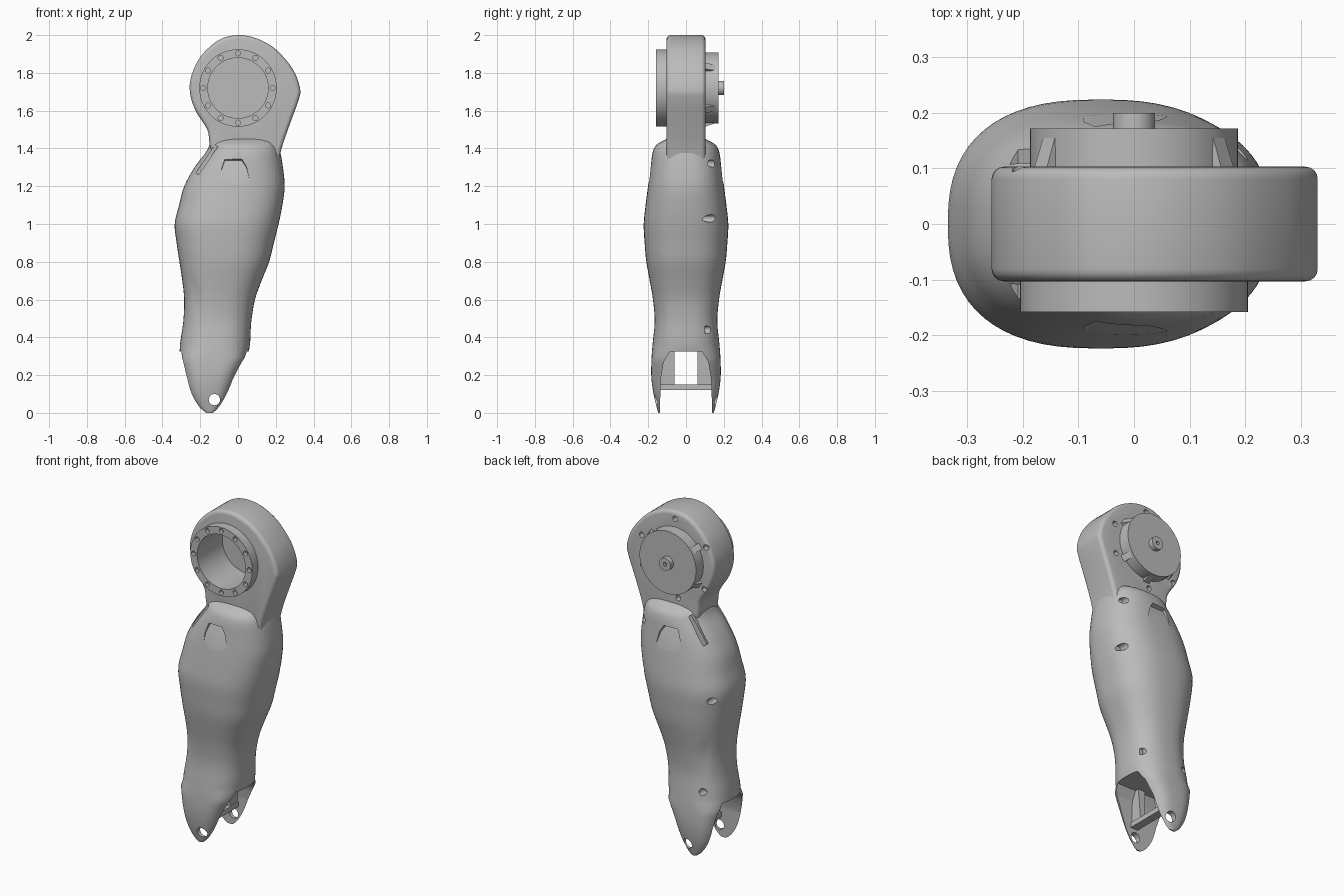
import bpy, bmesh
from math import cos, sin, pi, radians
from mathutils import Matrix, Vector

if "Cube" in bpy.data.objects:
    bpy.data.objects.remove(bpy.data.objects["Cube"])

grey = bpy.data.materials.new("plain_grey")
grey.use_nodes = True
grey.diffuse_color = (0.5, 0.5, 0.5, 1)
grey.node_tree.nodes["Principled BSDF"].inputs["Base Color"].default_value = (0.5, 0.5, 0.5, 1)
HIP = Vector((0, 0, 1.72))


def make(name, bm):
    bmesh.ops.recalc_face_normals(bm, faces=bm.faces)
    mesh = bpy.data.meshes.new(name)
    bm.to_mesh(mesh)
    bm.free()
    mesh.materials.append(grey)
    ob = bpy.data.objects.new(name, mesh)
    bpy.context.collection.objects.link(ob)
    return ob


def activate(ob):
    bpy.ops.object.select_all(action='DESELECT')
    ob.select_set(True)
    bpy.context.view_layer.objects.active = ob


def smooth(ob, angle=35):
    activate(ob)
    bpy.ops.object.shade_smooth_by_angle(angle=radians(angle))


def loft(name, rings):
    bm = bmesh.new()
    rows = [[bm.verts.new(p) for p in ring] for ring in rings]
    n = len(rows[0])
    for a, b in zip(rows, rows[1:]):
        for i in range(n):
            j = (i + 1) % n
            bm.faces.new((a[i], a[j], b[j], b[i]))
    bm.faces.new(rows[0])
    bm.faces.new(rows[-1])
    return make(name, bm)


def prism(name, outline, y0, y1, matrix=Matrix()):
    return loft(name, [[matrix @ Vector((x, y, z)) for x, z in outline] for y in (y0, y1)])


def disc(name, x, z, r, y0, y1, sides=48):
    pts = [(x + r * cos(2 * pi * i / sides), z + r * sin(2 * pi * i / sides)) for i in range(sides)]
    return prism(name, pts, y0, y1)


def around(r, degrees):
    return r * cos(radians(degrees)), HIP.z + r * sin(radians(degrees))


def cut(ob, cutters):
    for c in cutters:
        mod = ob.modifiers.new("cut", 'BOOLEAN')
        mod.operation = 'DIFFERENCE'
        mod.solver = 'EXACT'
        mod.object = c
        activate(ob)
        bpy.ops.object.modifier_apply(modifier=mod.name)
        bpy.data.objects.remove(c)


def spline(pts, steps):
    # Catmull-Rom curve through rows of any length
    out, last = [], len(pts) - 1
    for i in range(last):
        a, b, c, d = (pts[min(max(i + k, 0), last)] for k in (-1, 0, 1, 2))
        for s in range(steps):
            t = s / steps
            out.append(tuple(q + t / 2 * (r - p + t * (2 * p - 5 * q + 4 * r - w + t * (3 * (q - r) + w - p)))
                             for p, q, r, w in zip(a, b, c, d)))
    return out + [tuple(pts[-1])]


# Shin shell: height, -x edge, +x edge, half depth, width of the slanted rear panel
sections = [
    (0, -.18, -.12, .147, 0), (.03, -.225, -.08, .155, 0), (.1, -.265, -.04, .172, 0),
    (.2, -.29, 0, .184, 0), (.33, -.309, .058, .18, .03),
    (.48, -.29, .07, .166, .1), (.6, -.285, .09, .175, .115), (.7, -.295, .125, .192, .11),
    (.8, -.31, .165, .21, .08), (.9, -.325, .19, .219, .04), (1, -.335, .215, .224, 0),
    (1.1, -.312, .235, .214, 0), (1.2, -.285, .247, .201, 0), (1.3, -.23, .238, .188, 0),
    (1.38, -.17, .224, .176, 0), (1.42, -.15, .21, .155, 0), (1.45, -.13, .2, .104, 0)]


def shin_ring(z, left, right, depth, panel):
    ring, n = [], 3.2 if z < .33 else 2.5
    mid, half = (left + right) / 2, (right - left) / 2
    for i in range(64):
        c, s = cos(2 * pi * i / 64), sin(2 * pi * i / 64)
        x = mid + half * abs(c) ** (2 / n) * (1 if c > 0 else -1)
        y = depth * abs(s) ** (2 / n)
        if panel > .005:
            y = min(y, .1 + (depth - .1) * (x - left) / panel)
        if z > .4:
            y = min(y, .1 + (depth - .1) * (right - x) / .09)
        ring.append((x, y if s > 0 else -y, z))
    return ring


shin = loft("shin_shell", [shin_ring(*row) for row in spline(sections, 4)])

# Fork opening, pivot holes and screw holes
arch = [(-.139, -.1), (-.139, 0), (-.133, .18), (-.118, .27), (-.085, .325)]
arch += [(-y, z) for y, z in reversed(arch)]
cutters = [loft("fork_cutter", [[(x, y, z) for y, z in arch] for x in (-.6, .6)]),
           disc("pivot_cutter", -.125, .07, .03, -.4, .4, 24)]
for x, z, floor in ((.19, 1.03, .09), (.185, 1.32, .1), (.04, .44, .1), (-.28, .96, .07), (-.22, .4, .11)):
    cutters.append(disc("screw_cutter", x, z, .02, floor, .4, 16))

# Arched recess and vent groove on both faces
recess = [(-.09, -.06), (-.07, 0), (.02, 0), (.045, -.04), (.065, -.13), (-.09, -.13)]
slot = [(-.009, -.09), (.009, -.09), (.009, .09), (-.009, .09)]
for side in (1, -1):
    flip = Matrix.Diagonal((1, side, 1, 1))
    tilt = flip @ Matrix.Translation((0, .158, 1.335)) @ Matrix.Rotation(.33, 4, 'X')
    cutters.append(prism("recess_cutter", recess, 0, .1, tilt))
    lean = flip @ Matrix.Translation((-.165, 0, 1.34)) @ Matrix.Rotation(.6, 4, 'Y')
    cutters.append(prism("groove_cutter", slot, .1, .3, lean))
cut(shin, cutters)
smooth(shin, 30)

# Inner frame between the fork prongs
for side in (1, -1):
    prism("fork_frame_side", [(-.13, .13), (-.1, .13), (-.08, .35), (-.13, .35)], side * .062, side * .14)
prism("fork_crossbar", [(-.14, .12), (-.09, .12), (-.09, .15), (-.14, .15)], -.14, .14)

# Hip housing with rounded rim
outline = spline([(-.12, 1.25), (-.15, 1.42), (-.163, 1.5), (-.225, 1.6), (-.255, 1.7), (-.245, 1.79),
                  (-.195, 1.89), (-.1, 1.975), (0, 2), (.1, 1.982), (.2, 1.925), (.29, 1.82), (.328, 1.72),
                  (.322, 1.66), (.275, 1.53), (.228, 1.39), (.2, 1.25)], 4)
housing = prism("hip_housing", outline, -.103, .103)
activate(housing)
bevel = housing.modifiers.new("rim", 'BEVEL')
bevel.width, bevel.segments, bevel.angle_limit = .022, 4, radians(50)
bpy.ops.object.modifier_apply(modifier=bevel.name)
cut(housing, [disc("bore_cutter", 0, HIP.z, .16, -.3, .08)] +
    [disc("screw_cutter", *around(.235, a), .016, .07, .2, 16) for a in (90, 20, -25, -95, 215, 150)])
smooth(housing)

# Front bearing ring with a circle of bolt holes
ring = disc("bearing_ring", 0, HIP.z, .205, -.158, -.09, 64)
cut(ring, [disc("bore_cutter", 0, HIP.z, .16, -.3, .3)] +
    [disc("bolt_cutter", *around(.184, a), .014, -.2, -.135, 12) for a in range(0, 360, 30)])
smooth(ring)

# Rear motor cover, hub and clips
cover = disc("motor_cover", 0, HIP.z, .187, .09, .172, 64)
smooth(cover)
hub = disc("motor_hub", 0, HIP.z, .038, .16, .2, 32)
cut(hub, [disc("socket_cutter", 0, HIP.z, .012, .18, .3, 6)])
smooth(hub)
for a in (35, 145, 215, 270, 325):
    turn = Matrix.Translation(HIP) @ Matrix.Rotation(radians(-a), 4, 'Y')
    bm = bmesh.new()
    bmesh.ops.create_cube(bm, size=1, matrix=turn @ Matrix.Translation((.19, .125, 0)) @
                          Matrix.Diagonal((.035, .06, .04, 1)))
    for v in bm.verts:
        if v.co.y > .15:
            v.co = v.co.lerp(HIP + Vector((0, .155, 0)), .1)
    make("cover_clip", bm)
